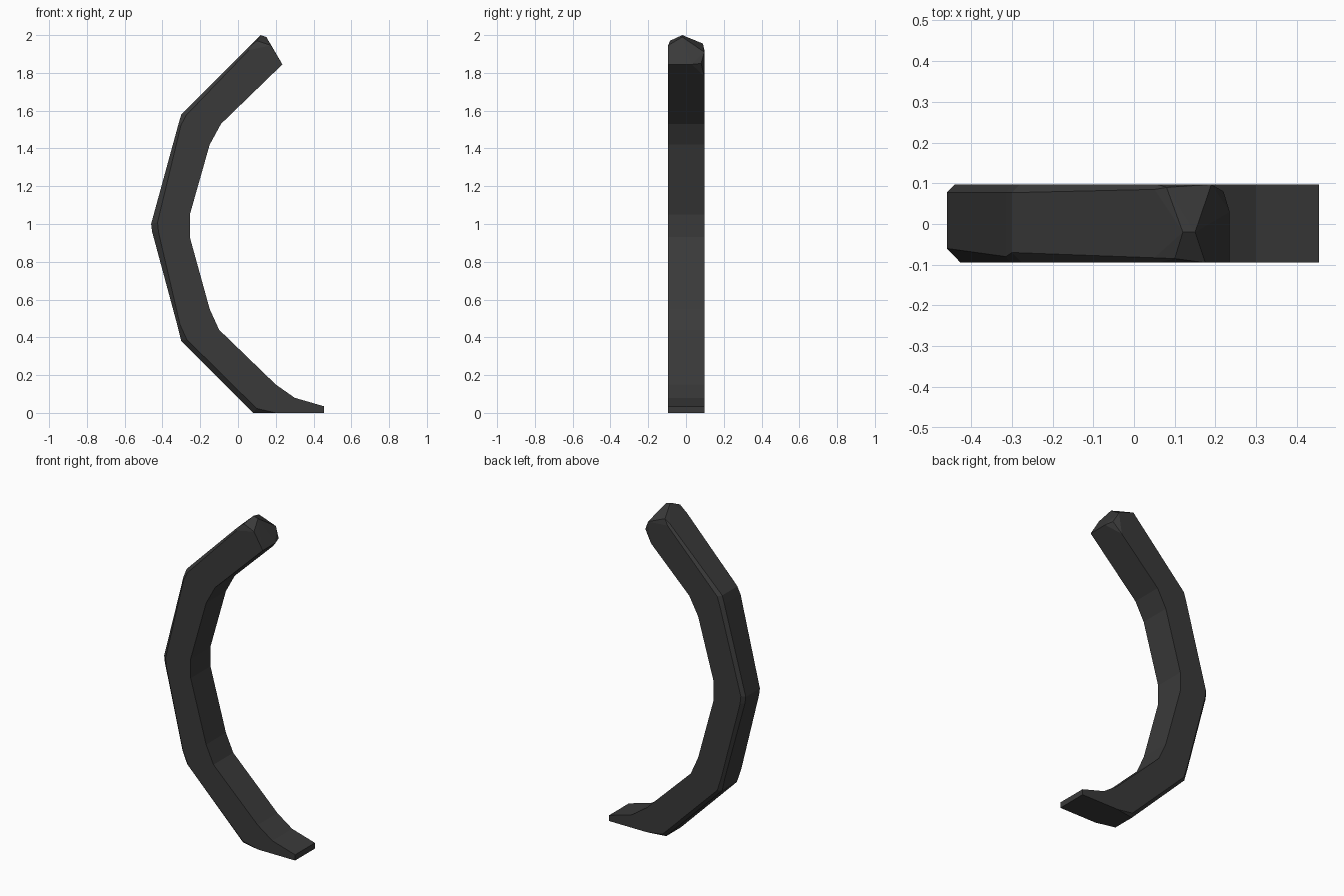
import bpy, bmesh
from mathutils import Vector

cube = bpy.data.objects.get("Cube")
if cube:
    bpy.data.objects.remove(cube, do_unlink=True)

FRONT, BACK = -0.095, 0.097

# Stations along the rib: outer (x, z), inner (x, z), front chamfer, back chamfer
STATIONS = [
    ((0.455, 0), (0.455, 0.035), 0, 0),
    ((0.20, 0), (0.30, 0.08), 0, 0),
    ((0.08, 0), (0.20, 0.15), 0.03, 0.02),
    ((-0.30, 0.38), (-0.10, 0.44), 0.03, 0.02),
    ((-0.32, 0.46), (-0.15, 0.55), 0.015, 0.015),
    ((-0.455, 0.96), (-0.255, 0.93), 0.035, 0.02),
    ((-0.46, 1.00), (-0.255, 1.05), 0.035, 0.02),
    ((-0.315, 1.53), (-0.15, 1.42), 0.015, 0.02),
    ((-0.30, 1.58), (-0.09, 1.53), 0.025, 0.02),
    ((0.05, 1.93), (0.17, 1.782), 0.012, 0.012),
]
# Faceted point at the upper end
TIP = [(0.12, -0.02, 2.0), (0.15, -0.02, 1.99), (0.10, -0.085, 1.97),
       (0.175, FRONT, 1.945), (0.235, FRONT, 1.845), (0.235, 0.03, 1.845),
       (0.22, 0.08, 1.85), (0.19, BACK, 1.91), (0.08, 0.09, 1.955)]


def ring(bm, outer, inner, front, back):
    """Square section with its two outer edges cut off."""
    o, i = Vector((outer[0], 0, outer[1])), Vector((inner[0], 0, inner[1]))
    step = (i - o).normalized()
    pts = [(i, FRONT), (i, BACK), (o + step * back, BACK), (o, BACK - back),
           (o, FRONT + front), (o + step * front, FRONT)]
    return [bm.verts.new((p.x, y, p.z)) for p, y in pts]


bm = bmesh.new()
rings = [ring(bm, *s) for s in STATIONS]

# Curved body
for a, b in zip(rings, rings[1:]):
    for k in range(6):
        n = (k + 1) % 6
        bm.faces.new((a[k], a[n], b[n], b[k]))
bm.faces.new(rings[0])

# Tip wrapped around the last section
end = rings[-1]
tip = [bm.verts.new(p) for p in TIP]
bmesh.ops.convex_hull(bm, input=end + tip)
inside = [f for f in bm.faces if all(v in end for v in f.verts)]
bmesh.ops.delete(bm, geom=inside, context='FACES_ONLY')
loose = [v for v in bm.verts if not v.link_faces]
bmesh.ops.delete(bm, geom=loose, context='VERTS')
bmesh.ops.remove_doubles(bm, verts=bm.verts[:], dist=0.0005)
bmesh.ops.recalc_face_normals(bm, faces=bm.faces[:])

mesh = bpy.data.meshes.new("curved_rib")
bm.to_mesh(mesh)
bm.free()
rib = bpy.data.objects.new("curved_rib", mesh)
bpy.context.collection.objects.link(rib)

# Charcoal stone
color = (0.042, 0.042, 0.042, 1)
mat = bpy.data.materials.new("charcoal")
mat.use_nodes = True
mat.diffuse_color = color
mat.node_tree.nodes["Principled BSDF"].inputs["Base Color"].default_value = color
mesh.materials.append(mat)
